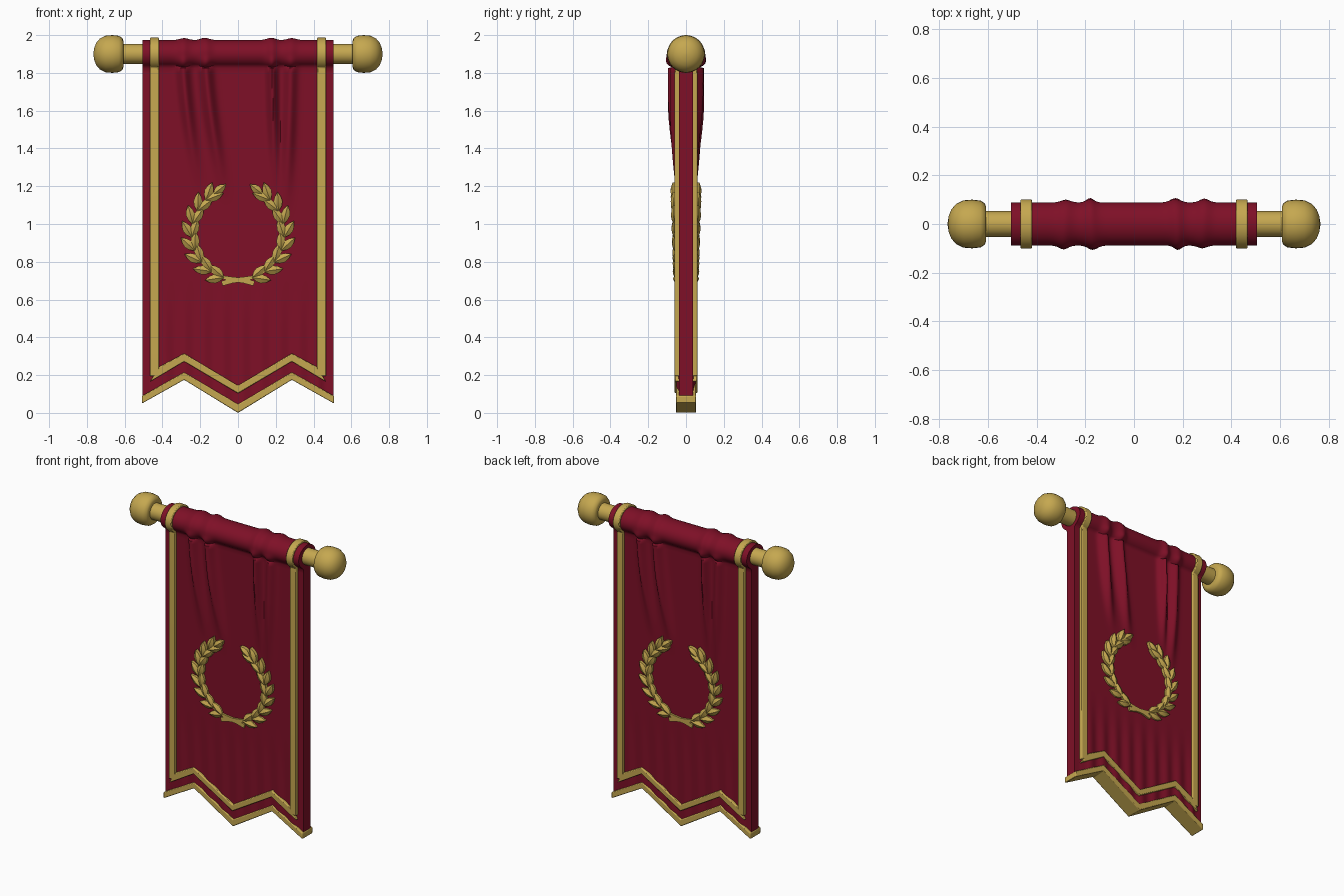
import bpy, bmesh, math
from mathutils import Vector

if "Cube" in bpy.data.objects:
    bpy.data.objects.remove(bpy.data.objects["Cube"])


def material(name, rgb):
    m = bpy.data.materials.new(name)
    m.use_nodes = True
    m.diffuse_color = (*rgb, 1)
    bsdf = m.node_tree.nodes["Principled BSDF"]
    bsdf.inputs["Base Color"].default_value = (*rgb, 1)
    bsdf.inputs["Roughness"].default_value = 0.7
    return m


RED = material("crimson cloth", (0.21, 0.005, 0.02))
GOLD = material("gold", (0.56, 0.39, 0.08))


def finish(name, bm, mat, angle=40, bevel=0):
    bmesh.ops.recalc_face_normals(bm, faces=bm.faces[:])
    mesh = bpy.data.meshes.new(name)
    bm.to_mesh(mesh)
    bm.free()
    mesh.materials.append(mat)
    ob = bpy.data.objects.new(name, mesh)
    bpy.context.collection.objects.link(ob)
    if bevel:
        mod = ob.modifiers.new("soft edges", "BEVEL")
        mod.width, mod.segments = bevel, 2
    bpy.ops.object.select_all(action="DESELECT")
    ob.select_set(True)
    bpy.context.view_layer.objects.active = ob
    bpy.ops.object.shade_smooth_by_angle(angle=math.radians(angle))
    return ob


def skin(bm, rings, closed=True):
    """Join rings of points into a capped surface."""
    rows = [[bm.verts.new(p) for p in ring] for ring in rings]
    n = len(rows[0])
    for a, b in zip(rows, rows[1:]):
        for i in range(n if closed else n - 1):
            j = (i + 1) % n
            bm.faces.new((a[i], a[j], b[j], b[i]))
    bm.faces.new(rows[0])
    bm.faces.new(rows[-1])


def lathe_x(name, profile, side=1, segments=32):
    bm = bmesh.new()
    rings = []
    for x, r in profile:
        angles = [math.tau * i / segments for i in range(segments)]
        rings.append([(side * x, r * math.cos(a), ROLL_Z + r * math.sin(a)) for a in angles])
    skin(bm, rings)
    return finish(name, bm, GOLD)


ROLL_Z = 1.9
HALF = 0.505
LOW = math.radians(-55)

# Pole and end knobs
lathe_x("pole", [(-0.63, 0.053), (0.63, 0.053)])
KNOB = [(0.607, 0.07), (0.612, 0.084), (0.63, 0.096), (0.665, 0.1), (0.7, 0.097),
        (0.73, 0.083), (0.75, 0.06), (0.761, 0.033), (0.765, 0.006)]
for side, label in ((1, "left"), (-1, "right")):
    lathe_x(label + "_knob", KNOB, side)

# Cloth: ridges are (top x, bottom x, width, height, lowest z)
FOLDS = [(-0.29, -0.2, 0.03, 0.046, 1.15), (-0.17, -0.06, 0.032, 0.05, 1.1),
         (0.18, 0.2, 0.025, 0.05, 1.15), (0.28, 0.25, 0.03, 0.036, 1.0)]


def smooth(t):
    t = max(0, min(1, t))
    return t * t * (3 - 2 * t)


def fold(x, z):
    total = 0
    for top, bottom, width, height, low in FOLDS:
        t = (1.85 - z) / (1.85 - low)
        centre = top + (bottom - top) * t ** 1.4 if t > 0 else top
        total = max(total, height * smooth((z - low) / 0.55)
                    * math.exp(-((x - centre) / width) ** 2))
    return total


def depth(x, z):
    inner = smooth((0.47 - abs(x)) / 0.05)
    ripple = 0.004 * math.sin(x * 62 + z) * smooth((0.75 - z) / 0.4)
    return 0.037 + inner * (0.009 + ripple + fold(x, z))


def zigzag(x, offset):
    """Height of the pointed lower edge."""
    x = abs(x)
    z = 0.175 * x / 0.285 if x < 0.285 else 0.175 - (x - 0.285) * 0.56
    return z + offset


def cloth_section(x):
    rows, arc = 70, 32
    base, top = zigzag(x, 0.015), 1.825
    heights = [base + (top - base) * i / rows for i in range(rows + 1)]
    pts = [(x, -depth(x, z), z) for z in heights]
    for i in range(arc + 1):
        a = LOW + (math.pi - 2 * LOW) * i / arc
        front = (1 + math.cos(a)) / 2
        bump = front * fold(x, top) + (1 - front) * fold(-x, top)
        k = 0.28 + 0.6 * smooth(-math.sin(a) / 0.82)
        pts.append((x, -(0.088 + k * bump) * math.cos(a),
                    ROLL_Z + (0.074 + 0.25 * bump) * math.sin(a)))
    pts += [(x, depth(-x, z), z) for z in reversed(heights)]
    return pts


bm = bmesh.new()
skin(bm, [cloth_section(-HALF + 2 * HALF * i / 130) for i in range(131)])
finish("banner_cloth", bm, RED, 50)

# Pointed hem and the inner chevron trim, wrapping through front and back


def chevron(name, half, outer_low, peak_low, mid_low, outer_top, peak_top, mid_top, inner, y):
    low = [(-half, outer_low), (-0.285, peak_low), (0, mid_low), (0.285, peak_low), (half, outer_low)]
    high = [(-inner, outer_top), (-0.285, peak_top), (0, mid_top), (0.285, peak_top), (inner, outer_top)]
    bm = bmesh.new()
    rings = []
    for (x0, z0), (x1, z1) in zip(low, high):
        rings.append([(x0, -y, z0), (x0, y, z0), (x1, y, z1), (x1, -y, z1)])
    skin(bm, rings)
    finish(name, bm, GOLD, 30, 0.005)


chevron("hem", 0.508, 0.05, 0.175, 0, 0.09, 0.215, 0.046, 0.508, 0.054)
chevron("chevron_trim", 0.466, 0.165, 0.272, 0.103, 0.243, 0.315, 0.145, 0.419, 0.06)

# Side trims looping over the roll
for side, label in ((1, "left"), (-1, "right")):
    section = [(-0.06, 0.195), (-0.06, 1.8)]
    for i in range(33):
        a = LOW + (math.pi - 2 * LOW) * i / 32
        section.append((-0.101 * math.cos(a), ROLL_Z + 0.087 * math.sin(a)))
    section += [(0.06, 1.8), (0.06, 0.195)]
    bm = bmesh.new()
    skin(bm, [[(side * x, y, z) for y, z in section] for x in (0.419, 0.466)])
    finish(label + "_side_trim", bm, GOLD, 40, 0.005)

# Laurel wreath: ridged leaves along two arcs, on each face of the cloth
CENTRE_Z, RADIUS = 0.95, 0.245


def leaf(bm, place, base, direction, length, width):
    d = Vector(direction).normalized()
    n = Vector((-d.y, d.x))
    shape = [(0, 0.12), (0.25, 0.8), (0.5, 1), (0.75, 0.7), (1, 0.03)]
    rings = []
    for t, w in shape:
        mid = Vector(base) + d * length * t
        half = n * width * w / 2
        ridge = 0.012 + 0.012 * w
        rings.append([place(mid - half, -0.025), place(mid - half, 0.01),
                      place(mid, ridge), place(mid + half, 0.01), place(mid + half, -0.025)])
    skin(bm, rings)


def wreath(name, turn):
    def place(p, lift):
        y = -(0.046 + 0.012 * smooth((p.y - 0.7) / 0.5) + lift)
        return (turn * p.x, turn * y, p.y)

    bm = bmesh.new()
    for side in (1, -1):
        count = 8
        for i in range(count):
            a = math.radians(-72 + 118 * i / (count - 1))
            ca, sa = math.cos(a), math.sin(a)
            base = (side * RADIUS * ca, CENTRE_Z + RADIUS * sa)
            for spread in (0.5, -0.42):
                d = (side * (-sa + spread * ca), ca + spread * sa)
                leaf(bm, place, base, d, 0.1, 0.048)
        tip = math.radians(58)
        leaf(bm, place, (side * RADIUS * math.cos(tip), CENTRE_Z + RADIUS * math.sin(tip)),
             (-side * 0.7, 0.55), 0.085, 0.045)
        # Stem along the arc, crossing at the bottom into a short tail
        path = [Vector((-side * 0.085, 0.685)), Vector((-side * 0.03, 0.7))]
        for i in range(13):
            a = math.radians(-80 + 138 * i / 12)
            path.append(Vector((side * RADIUS * math.cos(a), CENTRE_Z + RADIUS * math.sin(a))))
        rings = []
        for i, p in enumerate(path):
            d = (path[min(i + 1, len(path) - 1)] - path[max(i - 1, 0)]).normalized()
            n = Vector((-d.y, d.x)) * (0.013 if i < 3 else 0.007)
            rings.append([place(p - n, -0.02), place(p - n, 0.012),
                          place(p + n, 0.012), place(p + n, -0.02)])
        skin(bm, rings)
    finish(name, bm, GOLD, 25)


wreath("front_wreath", 1)
wreath("back_wreath", -1)
